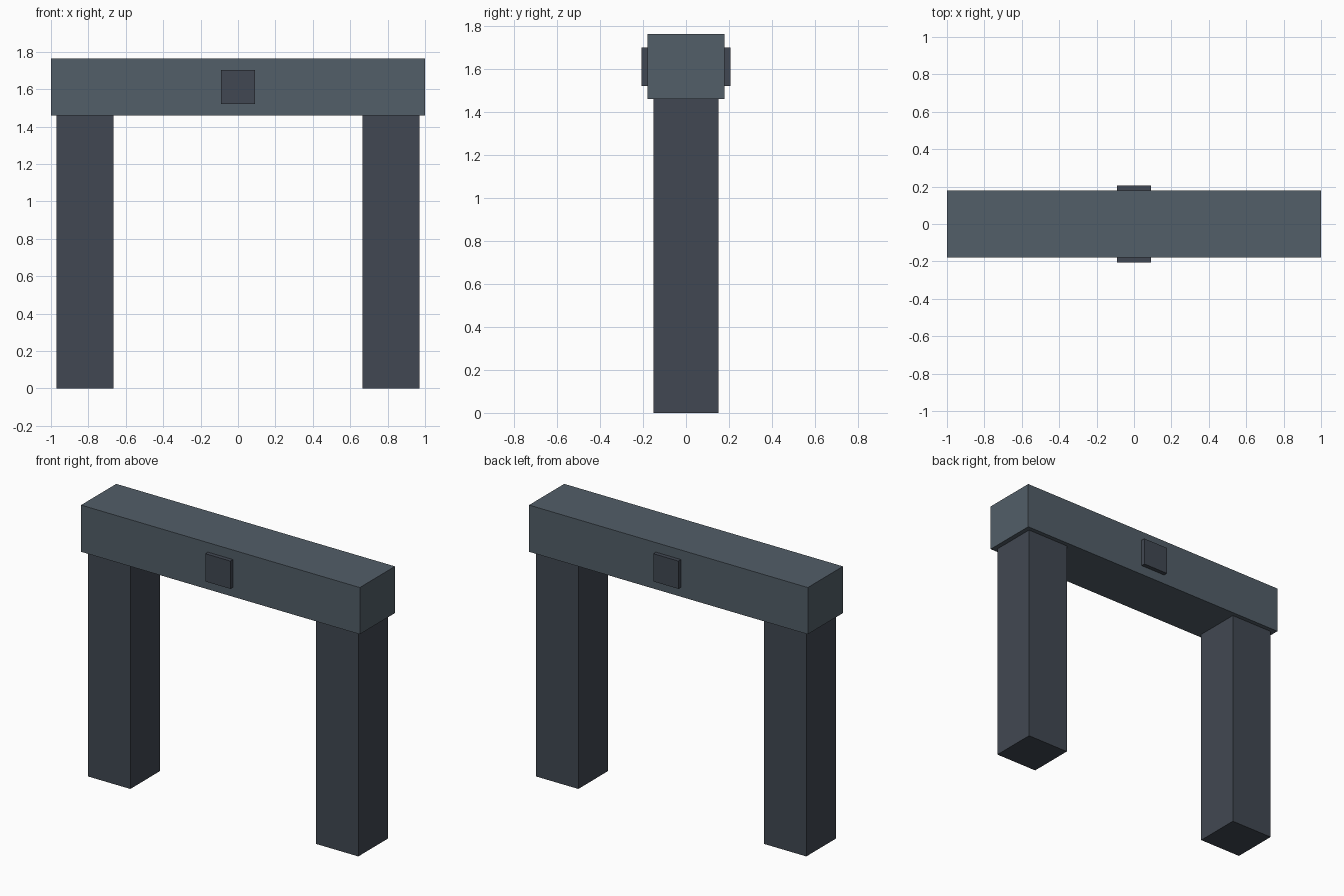
import bpy

if "Cube" in bpy.data.objects:
    bpy.data.objects.remove(bpy.data.objects["Cube"])


def material(name, color):
    mat = bpy.data.materials.new(name)
    mat.diffuse_color = (*color, 1)
    mat.use_nodes = True
    mat.node_tree.nodes["Principled BSDF"].inputs["Base Color"].default_value = mat.diffuse_color
    return mat


def box(name, center, size, mat):
    bpy.ops.mesh.primitive_cube_add(size=1, location=center)
    ob = bpy.context.object
    ob.name = name
    ob.scale = size
    bpy.ops.object.transform_apply(location=False, rotation=False, scale=True)
    ob.data.materials.append(mat)
    return ob


light_stone = material("light_stone", (0.085, 0.112, 0.138))
dark_stone = material("dark_stone", (0.053, 0.064, 0.084))

# Lintel across the top
box("lintel", (0, 0, 1.6115), (2.0, 0.36, 0.303), light_stone)

# Square pillars at both ends
for side, s in (("left", -1), ("right", 1)):
    box(side + "_pillar", (s * 0.818, 0, 0.73), (0.303, 0.303, 1.46), dark_stone)

# Thin keystone plates on the front and back of the lintel
for side, s in (("front", -1), ("back", 1)):
    box(side + "_keystone_plate", (0, s * 0.19, 1.6115), (0.18, 0.034, 0.18), dark_stone)
